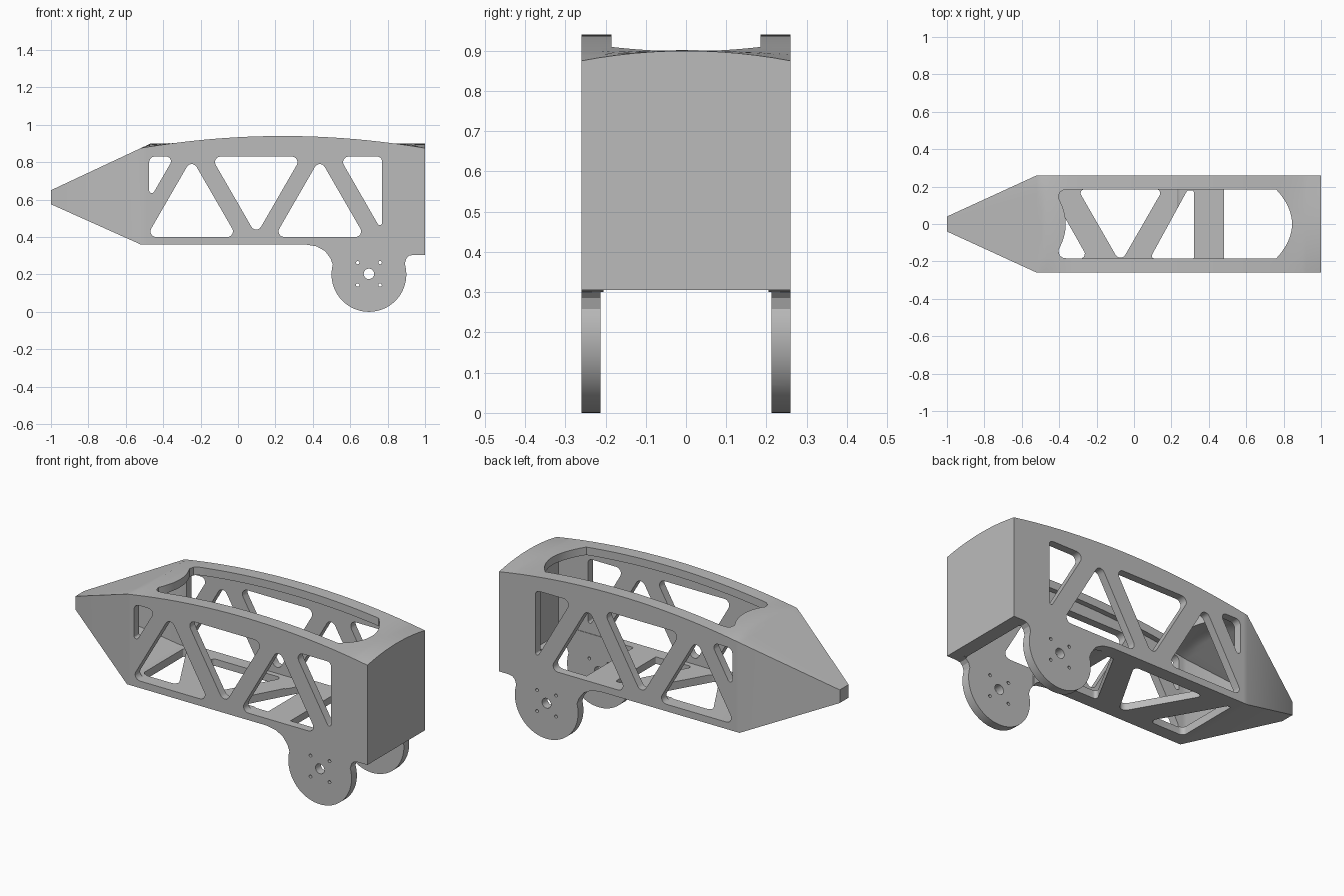
import bpy, bmesh, math
from mathutils import Vector

default = bpy.data.objects.get("Cube")
if default:
    bpy.data.objects.remove(default, do_unlink=True)

grey = bpy.data.materials.new("plain grey")
grey.use_nodes = True
colour = (0.5, 0.5, 0.5, 1)
grey.diffuse_color = colour
grey.node_tree.nodes["Principled BSDF"].inputs["Base Color"].default_value = colour


def finish(bm, name):
    bmesh.ops.recalc_face_normals(bm, faces=bm.faces)
    mesh = bpy.data.meshes.new(name)
    bm.to_mesh(mesh)
    bm.free()
    mesh.materials.append(grey)
    obj = bpy.data.objects.new(name, mesh)
    bpy.context.collection.objects.link(obj)
    return obj


def prisms(name, outlines, lo, hi, axis):
    """Extrude closed 2D outlines along y or z between lo and hi."""
    bm = bmesh.new()
    for outline in outlines:
        def ring(d):
            return [bm.verts.new((a, d, b) if axis == "y" else (a, b, d)) for a, b in outline]
        one, two = ring(lo), ring(hi)
        n = len(one)
        bm.faces.new(one)
        bm.faces.new(two[::-1])
        for i in range(n):
            j = (i + 1) % n
            bm.faces.new((one[i], one[j], two[j], two[i]))
    return finish(bm, name)


def fillet(points, radii, steps=6):
    """Round every corner of a convex outline with its own radius."""
    out, n = [], len(points)
    for i, r in enumerate(radii):
        p = Vector(points[i])
        u = (Vector(points[i - 1]) - p).normalized()
        v = (Vector(points[(i + 1) % n]) - p).normalized()
        half = u.angle(v) / 2
        centre = p + (u + v).normalized() * r / math.sin(half)
        a = p + u * r / math.tan(half) - centre
        b = p + v * r / math.tan(half) - centre
        sweep = a.angle(b)
        for k in range(steps + 1):
            t = k / steps
            w = (a * math.sin((1 - t) * sweep) + b * math.sin(t * sweep)) / math.sin(sweep)
            out.append(tuple(centre + w))
    return out


def circle(cx, cz, r, n):
    return [(cx + r * math.cos(math.tau * i / n), cz + r * math.sin(math.tau * i / n))
            for i in range(n)]


def combine(target, tool, operation):
    mod = target.modifiers.new(tool.name, "BOOLEAN")
    mod.operation = operation
    mod.solver = "EXACT"
    mod.object = tool
    bpy.context.view_layer.objects.active = target
    bpy.ops.object.modifier_apply(modifier=mod.name)
    bpy.data.objects.remove(tool, do_unlink=True)


# Body shape: half width, underside and crowned top along the length
def half_width(x):
    return min(0.26, 0.04 + (x + 1) * 0.22 / 0.48)


def underside(x):
    if x > 0.91:
        return 0.305
    return max(0.36, 0.575 - (x + 1) * 0.215 / 0.48)


def top(x, u):
    arch = 0.94 - 0.065 * ((x - 0.24) / 0.76) ** 2
    crown = arch + max(0, 0.9 - arch) * (1 - u * u)
    return min(crown, 0.65 + (x + 1) * 0.225 / 0.48)


def hull(name, start, end, wall):
    """Loft the body between two stations, shrunk inward by the wall."""
    stations = [start, -0.52, -0.495, -0.467]
    stations += [-0.4 + 0.065 * i for i in range(20)] + [0.9, 0.92, end]
    across = [i / 6 - 1 for i in range(13)]
    bm = bmesh.new()
    rings = []
    for x in stations:
        w = half_width(x) - wall
        pts = [(x, u * w, top(x, u) - wall) for u in across]
        pts += [(x, w, underside(x) + wall), (x, -w, underside(x) + wall)]
        rings.append([bm.verts.new(p) for p in pts])
    for a, b in zip(rings, rings[1:]):
        for i in range(len(a)):
            j = (i + 1) % len(a)
            bm.faces.new((a[i], a[j], b[j], b[i]))
    bm.faces.new(rings[0])
    bm.faces.new(rings[-1][::-1])
    return finish(bm, name)


body = hull("truss_body", -1, 1, 0)

# Round mounting lugs below both walls
lug = [(0.36, 0.38), (0.36, 0.36), (0.42, 0.35), (0.465, 0.325), (0.495, 0.285)]
for i in range(41):
    angle = math.radians(165 + 212 * i / 40)
    lug.append((0.7 + 0.2 * math.cos(angle), 0.2 + 0.2 * math.sin(angle)))
lug += [(0.9, 0.285), (0.915, 0.3), (0.94, 0.305), (1, 0.305), (1, 0.38)]
for side, lo, hi in (("left", 0.205, 0.26), ("right", -0.26, -0.205)):
    combine(body, prisms(side + "_lug", [lug], lo, hi, "y"), "UNION")

# Hollow inside
combine(body, hull("hollow", -0.87, 0.955, 0.045), "DIFFERENCE")

# Truss windows through both side walls
r = 0.03
windows = [fillet([(-0.475, 0.83), (-0.34, 0.83), (-0.475, 0.596)], [r, 0.025, 0.014])]
for x in (-0.2475, 0.4375):
    windows.append(fillet([(x - 0.2425, 0.4), (x + 0.2425, 0.4), (x, 0.82)], [r, r, r]))
windows.append(fillet([(-0.145, 0.83), (0.34, 0.83), (0.0975, 0.41)], [r, r, r]))
windows.append(fillet([(0.54, 0.83), (0.77, 0.83), (0.77, 0.43)], [r, 0.025, 0.012]))
combine(body, prisms("windows", windows, -0.4, 0.4, "y"), "DIFFERENCE")

# Shaft and bolt holes in the lugs
holes = [circle(0.7, 0.203, 0.028, 24)]
holes += [circle(0.7 + sx * 0.06, 0.203 + sz * 0.06, 0.009, 12)
          for sx in (-1, 1) for sz in (-1, 1)]
combine(body, prisms("lug_holes", holes, -0.4, 0.4, "y"), "DIFFERENCE")

# Floor truss and the open bay between the lugs
floor = [
    fillet([(-0.475, 0.185), (-0.455, 0.185), (-0.245, -0.185), (-0.475, -0.185)],
           [0.005, 0.005, 0.025, 0.025]),
    fillet([(-0.3, 0.185), (0.155, 0.185), (-0.0725, -0.21)], [0.02, 0.02, r]),
    fillet([(0.085, -0.185), (0.285, 0.18), (0.32, 0.18), (0.32, -0.185)],
           [0.015, 0.015, 0.012, 0.005]),
]
combine(body, prisms("floor_holes", floor, 0.3, 0.45, "z"), "DIFFERENCE")
bay = [(0.48, -0.212), (0.92, -0.212), (0.92, 0.212), (0.48, 0.212)]
combine(body, prisms("bay", [bay], -0.1, 0.42, "z"), "DIFFERENCE")

# Long opening in the top with curved ends
steps = [i / 8 for i in range(-8, 9)]
opening = [(0.845 - 0.085 * s * s, 0.185 * s) for s in steps]
corner = [(-0.35, 0.185), (-0.38, 0.181), (-0.398, 0.168)]
opening += corner
opening += [(-0.365 - 0.04 * s * s, -0.14 * s) for s in steps]
opening += [(x, -y) for x, y in reversed(corner)]
combine(body, prisms("top_opening", [opening], 0.75, 1.1, "z"), "DIFFERENCE")

# Shading
bpy.ops.object.select_all(action="DESELECT")
body.select_set(True)
bpy.context.view_layer.objects.active = body
bpy.ops.object.shade_smooth_by_angle(angle=math.radians(25))
